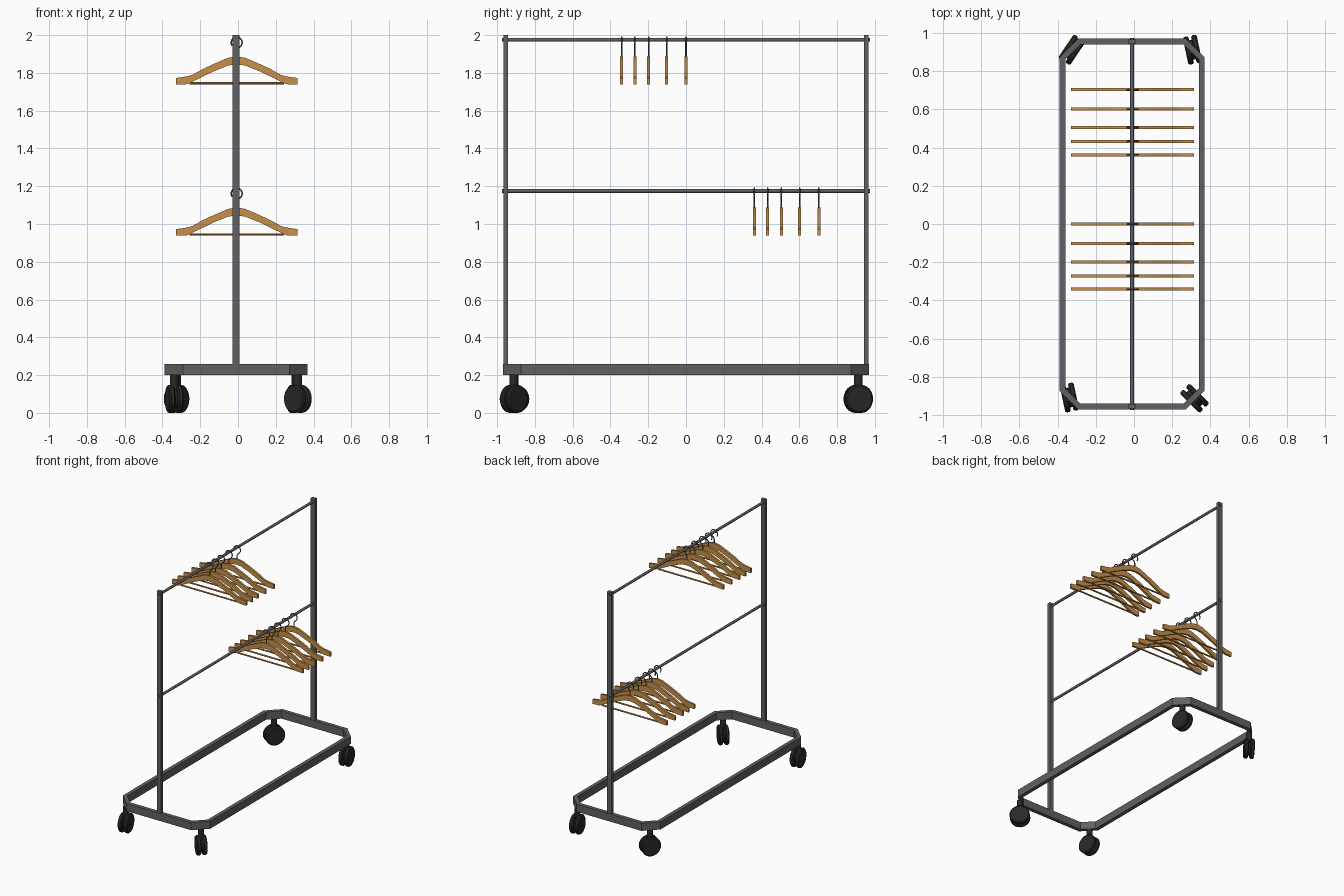
import bpy, bmesh
from math import pi, sin, cos, radians, sqrt
from mathutils import Matrix, Vector

if "Cube" in bpy.data.objects:
    bpy.data.objects.remove(bpy.data.objects["Cube"])

CX = -0.01  # centre line of the rack


def material(name, col):
    m = bpy.data.materials.new(name)
    m.diffuse_color = (*col, 1)
    m.use_nodes = True
    m.node_tree.nodes["Principled BSDF"].inputs["Base Color"].default_value = m.diffuse_color
    return m


METAL = material("dark_metal", (0.12, 0.12, 0.125))
WOOD = material("wood", (0.58, 0.28, 0.07))
RUBBER = material("rubber", (0.022, 0.022, 0.022))


def finish(name, bm, mat, smooth=False):
    bmesh.ops.recalc_face_normals(bm, faces=bm.faces)
    me = bpy.data.meshes.new(name)
    bm.to_mesh(me)
    bm.free()
    me.materials.append(mat)
    if smooth:
        for p in me.polygons:
            p.use_smooth = True
        me.set_sharp_from_angle(angle=radians(35))
    ob = bpy.data.objects.new(name, me)
    bpy.context.collection.objects.link(ob)
    return ob


def add_box(bm, centre, size):
    bmesh.ops.create_cube(bm, size=1, matrix=Matrix.Translation(centre) @ Matrix.Diagonal((*size, 1)))


def add_rod(bm, a, b, r, seg=16):
    a, b = Vector(a), Vector(b)
    rot = (b - a).to_track_quat('Z', 'Y').to_matrix().to_4x4()
    bmesh.ops.create_cone(bm, cap_ends=True, segments=seg, radius1=r, radius2=r,
                          depth=(b - a).length, matrix=Matrix.Translation((a + b) / 2) @ rot)


def add_lathe(bm, profile, seg, matrix):
    """Revolve (radius, height) points about local z, capping both ends."""
    rings = [[bm.verts.new(matrix @ Vector((r * cos(2 * pi * i / seg), r * sin(2 * pi * i / seg), h)))
              for i in range(seg)] for r, h in profile]
    for lo, hi in zip(rings, rings[1:]):
        for i in range(seg):
            j = (i + 1) % seg
            bm.faces.new((lo[i], lo[j], hi[j], hi[i]))
    bm.faces.new(rings[0])
    bm.faces.new(rings[-1])


# Base: rectangular tube loop with cut corners
def octagon(w, d, c):
    return [(-w + c, -d), (w - c, -d), (w, -d + c), (w, d - c),
            (w - c, d), (-w + c, d), (-w, d - c), (-w, -d + c)]


bm = bmesh.new()
t = 0.03
outer = octagon(0.379, 0.97, 0.097)
inner = octagon(0.379 - t, 0.97 - t, 0.097 - t * (2 - sqrt(2)))
sections = [[bm.verts.new((CX + x, y, z)) for (x, y), z in ((o, 0.2), (o, 0.26), (i, 0.26), (i, 0.2))]
            for o, i in zip(outer, inner)]
for k in range(8):
    s, n = sections[k], sections[(k + 1) % 8]
    for i in range(4):
        j = (i + 1) % 4
        bm.faces.new((s[i], n[i], n[j], s[j]))
finish("base_frame", bm, METAL)

# Upright posts
for side, y in (("front", -0.954), ("back", 0.954)):
    bm = bmesh.new()
    add_box(bm, (CX, y, 1.13), (0.036, 0.025, 1.74))
    finish(side + "_post", bm, METAL)

# Hanging rails
for name, z in (("upper_rail", 1.975), ("lower_rail", 1.175)):
    bm = bmesh.new()
    add_rod(bm, (CX, -0.973, z), (CX, 0.973, z), 0.01)
    finish(name, bm, METAL, True)

# Twin-wheel casters, each swivelled differently
WHEEL = [(0.05, -0.015), (0.066, -0.015), (0.074, -0.008), (0.074, 0.008), (0.066, 0.015), (0.05, 0.015)]
for name, x, y, ang in (("front_left", -0.338, -0.908, 102), ("front_right", 0.317, -0.912, -45),
                        ("back_left", -0.325, 0.912, 56), ("back_right", 0.306, 0.912, 102)):
    turn = Matrix.Translation((x, y, 0.074)) @ Matrix.Rotation(radians(ang), 4, 'Z')
    bm = bmesh.new()
    for s in (-1, 1):
        add_lathe(bm, WHEEL, 24, turn @ Matrix.Translation((0, s * 0.022, 0)) @ Matrix.Rotation(pi / 2, 4, 'X'))
    finish(name + "_caster_wheels", bm, RUBBER, True)
    bm = bmesh.new()
    add_rod(bm, turn @ Vector((0, -0.012, 0)), turn @ Vector((0, 0.012, 0)), 0.052, 20)
    add_rod(bm, (x, y, 0.1), (x, y, 0.202), 0.022)
    finish(name + "_caster_stem", bm, RUBBER, True)

# Hanger: half outline of the shoulders, heights below the rail
UPPER = [(0, -0.087), (0.045, -0.095), (0.12, -0.127), (0.18, -0.155), (0.235, -0.186), (0.265, -0.194), (0.322, -0.202)]
LOWER = [(0, -0.130), (0.045, -0.136), (0.12, -0.166), (0.18, -0.195), (0.22, -0.222), (0.25, -0.235), (0.322, -0.237)]
TH = 0.008


def wood_mesh():
    bm = bmesh.new()

    def mirrored(pts):
        return [(-x, z) for x, z in pts[:0:-1]] + pts
    rows = [[bm.verts.new((x, y, z)) for y, z in ((-TH, u), (TH, u), (TH, l), (-TH, l))]
            for (x, u), (_, l) in zip(mirrored(UPPER), mirrored(LOWER))]
    for a, b in zip(rows, rows[1:]):
        for i in range(4):
            j = (i + 1) % 4
            bm.faces.new((a[i], b[i], b[j], a[j]))
    bm.faces.new(rows[0])
    bm.faces.new(rows[-1])
    # Trouser bar
    add_rod(bm, (-0.25, 0, -0.23), (0.25, 0, -0.23), 0.006, 10)
    return bm


def hook_curve():
    cu = bpy.data.curves.new("hook", 'CURVE')
    cu.dimensions = '3D'
    cu.bevel_depth = 0.004
    cu.bevel_resolution = 2
    cu.use_fill_caps = True
    r, zc = 0.029, -0.014
    pts = [(r * cos(radians(a)), zc + r * sin(radians(a))) for a in range(215, -46, -20)]
    pts += [(0.006, zc - 0.033), (0, zc - 0.045), (0, -0.095)]
    sp = cu.splines.new('POLY')
    sp.points.add(len(pts) - 1)
    for p, (x, z) in zip(sp.points, pts):
        p.co = (x, 0, z, 1)
    cu.materials.append(METAL)
    return cu


hook = hook_curve()
shoulders = None
for row, rail_z, start in (("upper", 1.975, -0.341), ("lower", 1.175, 0.362)):
    for n, dy in enumerate((0, 0.07, 0.143, 0.239, 0.341), 1):
        loc = (CX + 0.003, start + dy, rail_z)
        name = f"{row}_hanger_{n}"
        if shoulders is None:
            ob = finish(name, wood_mesh(), WOOD, True)
            shoulders = ob.data
        else:
            ob = bpy.data.objects.new(name, shoulders)
            bpy.context.collection.objects.link(ob)
        ob.location = loc
        h = bpy.data.objects.new(name + "_hook", hook)
        bpy.context.collection.objects.link(h)
        h.location = loc
